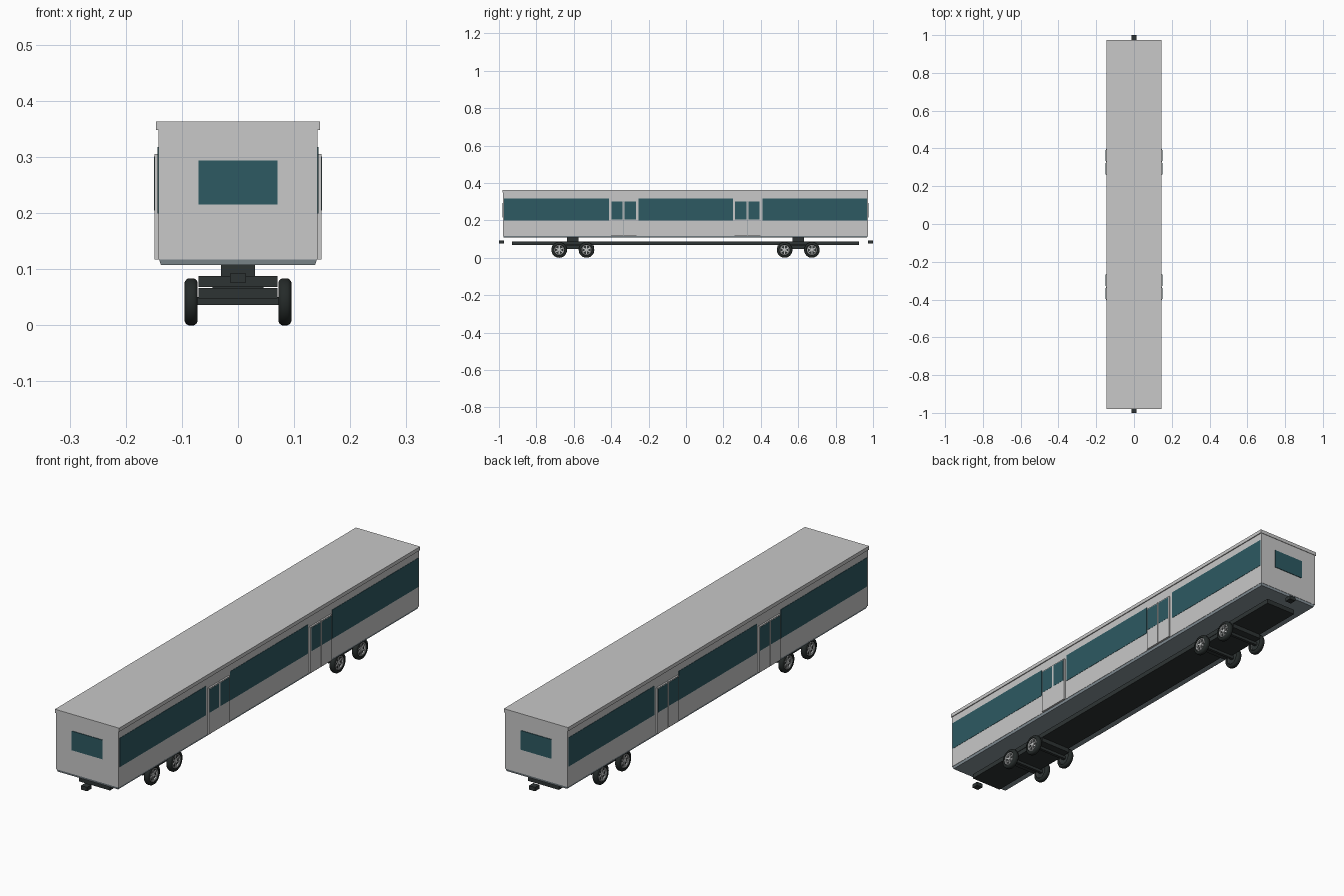
import bpy, bmesh, math
from mathutils import Matrix, Vector

if "Cube" in bpy.data.objects:
    bpy.data.objects.remove(bpy.data.objects["Cube"])


def mat(name, rgb):
    m = bpy.data.materials.new(name)
    m.diffuse_color = (*rgb, 1)
    m.use_nodes = True
    m.node_tree.nodes["Principled BSDF"].inputs["Base Color"].default_value = m.diffuse_color
    return m


GREY = mat("light grey paint", (0.58, 0.58, 0.58))
GLASS = mat("teal glass", (0.026, 0.10, 0.122))
SLATE = mat("slate underside", (0.25, 0.30, 0.33))
DARK = mat("dark frame", (0.027, 0.034, 0.034))
TYRE = mat("black rubber", (0.018, 0.023, 0.022))
RIM = mat("pale rim", (0.55, 0.56, 0.56))

YC = -0.003          # body sits a touch towards the front


def finish(name, bm, material):
    bmesh.ops.recalc_face_normals(bm, faces=bm.faces)
    me = bpy.data.meshes.new(name)
    bm.to_mesh(me)
    bm.free()
    me.materials.append(material)
    ob = bpy.data.objects.new(name, me)
    bpy.context.collection.objects.link(ob)
    return ob


def add_box(bm, x0, x1, y0, y1, z0, z1):
    size = Matrix.Diagonal((x1 - x0, y1 - y0, z1 - z0, 1))
    pos = Matrix.Translation(((x0 + x1) / 2, (y0 + y1) / 2, (z0 + z1) / 2))
    return bmesh.ops.create_cube(bm, size=1, matrix=pos @ size)["verts"]


def box(name, material, *dims):
    bm = bmesh.new()
    add_box(bm, *dims)
    return finish(name, bm, material)


def lathe(name, profile, material, segs=32):
    """Spin (x, radius) points round the x axis."""
    bm = bmesh.new()
    vs = [bm.verts.new((x, 0, r)) for x, r in profile]
    es = [bm.edges.new(p) for p in zip(vs, vs[1:])]
    bmesh.ops.spin(bm, geom=vs + es, cent=(0, 0, 0), axis=(1, 0, 0),
                   angle=math.tau, steps=segs, use_duplicate=False)
    bmesh.ops.remove_doubles(bm, verts=bm.verts, dist=1e-5)
    ob = finish(name, bm, material)
    for p in ob.data.polygons:
        p.use_smooth = True
    ob.data.set_sharp_from_angle(angle=math.radians(40))
    return ob


# Car body and roof cap
box("body_shell", GREY, -0.142, 0.142, YC - 0.975, YC + 0.975, 0.117, 0.35)
box("roof_cap", GREY, -0.146, 0.146, YC - 0.977, YC + 0.977, 0.348, 0.363)

# Slate floor pan, slightly tapered towards the bottom
bm = bmesh.new()
for v in add_box(bm, -0.141, 0.141, YC - 0.974, YC + 0.974, 0.107, 0.118):
    if v.co.z < 0.11:
        v.co.x *= 0.972
        v.co.y = YC + (v.co.y - YC) * 0.997
finish("floor_pan", bm, SLATE)

# End windows
for side, label in ((-1, "front"), (1, "rear")):
    y = YC + side * 0.9755
    box(label + "_window", GLASS, -0.07, 0.07, y - 0.002, y + 0.002, 0.215, 0.294)

# Side windows and double doors
for s, label in ((-1, "left"), (1, "right")):
    def slab(name, material, xin, xout, y0, y1, z0, z1):
        a, b = sorted((s * xin, s * xout))
        box(f"{label}_{name}", material, a, b, y0, y1, z0, z1)

    for i, (y0, y1) in enumerate(((-0.972, -0.412), (-0.255, 0.25), (0.409, 0.967))):
        slab(f"side_window_{i}", GLASS, 0.139, 0.1432, y0, y1, 0.199, 0.318)
    for d, yd in enumerate((-0.333, 0.328)):
        slab(f"door_recess_{d}", SLATE, 0.140, 0.1445, yd - 0.067, yd + 0.067, 0.119, 0.303)
        for k in (-1, 1):
            y0, y1 = sorted((yd + k * 0.0012, yd + k * 0.069))
            slab(f"door_leaf_{d}_{k}", GREY, 0.1415, 0.149, y0, y1, 0.117, 0.305)
            slab(f"door_glass_{d}_{k}", GLASS, 0.147, 0.1496, y0 + 0.004, y1 - 0.004,
                 0.205, 0.301)

# Chassis beam and couplers
box("chassis", DARK, -0.07, 0.07, YC - 0.928, YC + 0.928, 0.068, 0.088)
for s, label in ((-1, "front"), (1, "rear")):
    y0, y1 = sorted((s * 0.972, s * 1.0))
    box(label + "_coupler", DARK, -0.014, 0.014, y0, y1, 0.076, 0.092)

# Bogies with two axles each
TYRE_PROFILE = [(-0.008, 0.026), (-0.011, 0.029), (-0.0115, 0.035), (-0.009, 0.0395),
                (-0.005, 0.0418), (0.005, 0.0418), (0.009, 0.0395), (0.0115, 0.035),
                (0.011, 0.029), (0.008, 0.026)]
RIM_PROFILE = [(-0.008, 0.0275), (0.009, 0.0275), (0.010, 0.0255), (0.009, 0.022), (0.003, 0.021)]
DISC_PROFILE = [(-0.004, 0), (-0.004, 0.0265), (0.004, 0.0265), (0.004, 0)]
CAP_PROFILE = [(0.003, 0.008), (0.009, 0.008), (0.010, 0.006), (0.010, 0)]

# Master wheel parts, facing +x
spokes = bmesh.new()
for i in range(6):
    vs = add_box(spokes, 0.003, 0.0075, -0.0032, 0.0032, 0.005, 0.024)
    bmesh.ops.rotate(spokes, verts=vs, cent=(0, 0, 0),
                     matrix=Matrix.Rotation(i * math.tau / 6, 3, 'X'))
parts = [lathe("tyre", TYRE_PROFILE, TYRE), lathe("rim", RIM_PROFILE, RIM),
         lathe("wheel_disc", DISC_PROFILE, DARK), lathe("hub_cap", CAP_PROFILE, RIM, 16),
         finish("spokes", spokes, RIM)]

first = True
for yb, label in ((-0.605, "front"), (0.600, "rear")):
    box(label + "_bogie", DARK, -0.07, 0.07, yb - 0.112, yb + 0.112, 0.048, 0.066)
    box(label + "_bogie_pivot", DARK, -0.045, 0.045, yb - 0.045, yb + 0.045, 0.06, 0.072)
    for ya in (yb - 0.073, yb + 0.073):
        box(label + "_axle", DARK, -0.08, 0.08, ya - 0.006, ya + 0.006, 0.036, 0.05)
        for s in (-1, 1):
            for p in parts:
                ob = p if first else p.copy()
                if not first:
                    bpy.context.collection.objects.link(ob)
                ob.location = Vector((s * 0.0835, ya, 0.0418))
                ob.rotation_euler = (0, 0, math.pi if s < 0 else 0)
            first = False

# Posts carrying the body on the chassis
for i, y in enumerate((-0.605, 0.600)):
    box(f"body_mount_{i}", DARK, -0.03, 0.03, y - 0.03, y + 0.03, 0.085, 0.11)
